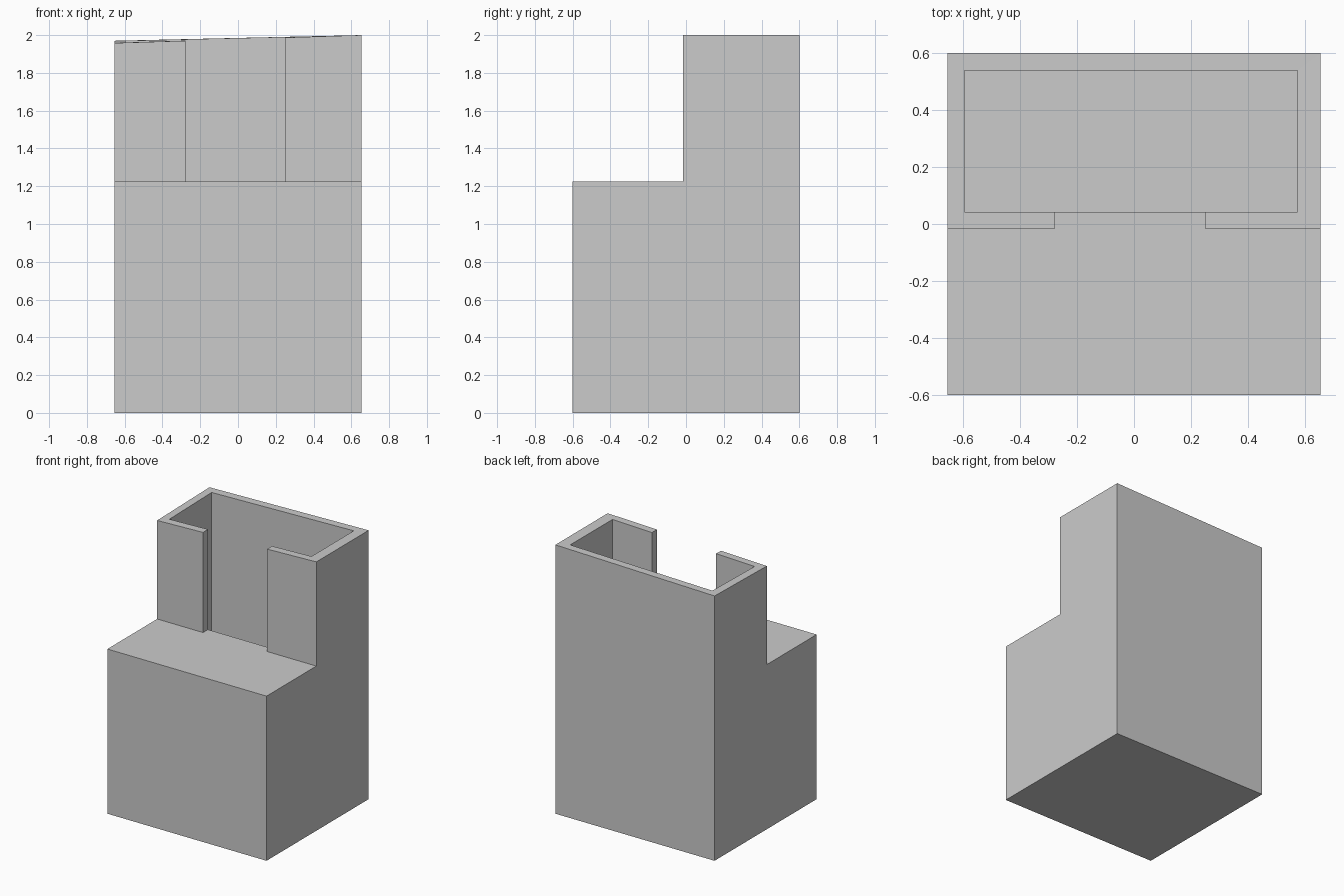
import bpy, bmesh

if "Cube" in bpy.data.objects:
    bpy.data.objects.remove(bpy.data.objects["Cube"])

W, D = 0.655, 0.6              # half width, half depth
LEDGE, WALL_FRONT = 1.225, -0.015


def prism(name, plan, z0, z1):
    """Solid extruded upward from a counter-clockwise plan outline."""
    bm = bmesh.new()
    base = bm.faces.new([bm.verts.new((x, y, z0)) for x, y in plan])
    top = bmesh.ops.extrude_face_region(bm, geom=[base], use_keep_orig=True)
    bmesh.ops.translate(bm, vec=(0, 0, z1 - z0),
                        verts=[g for g in top["geom"] if isinstance(g, bmesh.types.BMVert)])
    bmesh.ops.recalc_face_normals(bm, faces=bm.faces)
    mesh = bpy.data.meshes.new(name)
    bm.to_mesh(mesh)
    bm.free()
    obj = bpy.data.objects.new(name, mesh)
    bpy.context.collection.objects.link(obj)
    return obj


def rect(x0, x1, y0, y1):
    return [(x0, y0), (x1, y0), (x1, y1), (x0, y1)]


def cut(target, cutter):
    mod = target.modifiers.new("cut", 'BOOLEAN')
    mod.operation, mod.solver, mod.object = 'DIFFERENCE', 'EXACT', cutter
    bpy.context.view_layer.objects.active = target
    bpy.ops.object.modifier_apply(modifier=mod.name)
    bpy.data.objects.remove(cutter)


# Full block
body = prism("hollow_body", rect(-W, W, -D, D), 0, 2)

# Deep rectangular well behind the ledge
cut(body, prism("well_cutter", rect(-0.595, 0.575, 0.043, 0.54), 0.06, 3))

# Front ledge and the opening in the front wall, as one T-shaped cutter
t_plan = [(-1, -1), (1, -1), (1, WALL_FRONT), (0.25, WALL_FRONT), (0.25, 0.3),
          (-0.277, 0.3), (-0.277, WALL_FRONT), (-1, WALL_FRONT)]
cut(body, prism("ledge_cutter", t_plan, LEDGE, 3))

# Rim slopes down to the left, slightly more at the front
for v in body.data.vertices:
    if v.co.z > 1.9:
        left = (W - v.co.x) / (2 * W)
        front = (D - v.co.y) / (D - WALL_FRONT)
        v.co.z = 2 - left * (0.03 + 0.012 * front)
body.data.update()
